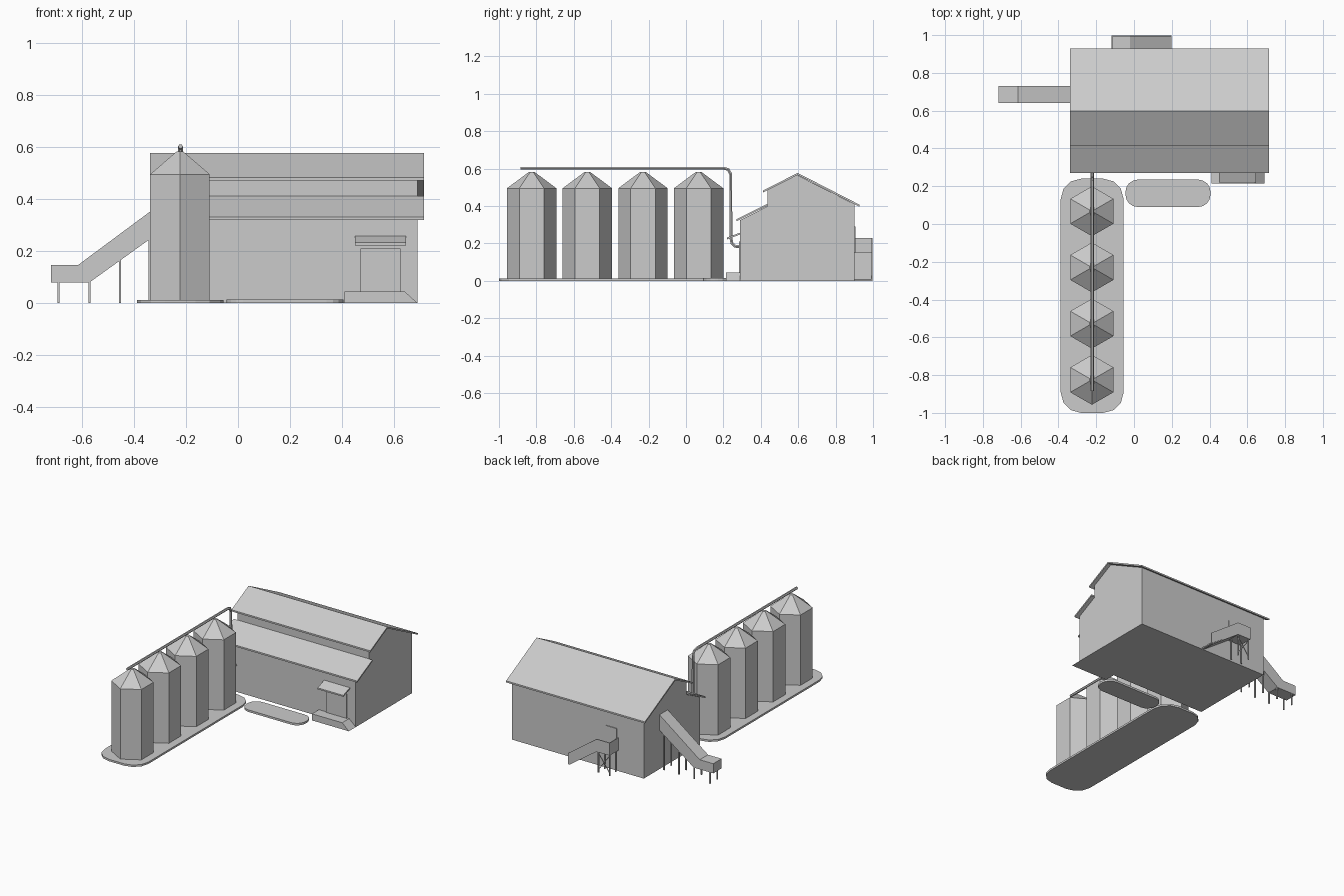
import bpy, bmesh, math
from mathutils import Vector

if "Cube" in bpy.data.objects:
    bpy.data.objects.remove(bpy.data.objects["Cube"])

grey = bpy.data.materials.new("plain_grey")
grey.use_nodes = True
grey.diffuse_color = (0.6, 0.6, 0.6, 1)
grey.node_tree.nodes["Principled BSDF"].inputs["Base Color"].default_value = (0.6, 0.6, 0.6, 1)


def finish(name, bm):
    bmesh.ops.recalc_face_normals(bm, faces=bm.faces)
    mesh = bpy.data.meshes.new(name)
    bm.to_mesh(mesh)
    bm.free()
    mesh.materials.append(grey)
    obj = bpy.data.objects.new(name, mesh)
    bpy.context.collection.objects.link(obj)
    return obj


def prism(name, profile, axis, start, end):
    """Extrude a 2D profile along an axis; the profile uses the other two axes in order."""
    bm = bmesh.new()
    verts = []
    for p in profile:
        co = list(p)
        co.insert(axis, start)
        verts.append(bm.verts.new(co))
    face = bm.faces.new(verts)
    new = bmesh.ops.extrude_face_region(bm, geom=[face])["geom"]
    shift = Vector((0, 0, 0))
    shift[axis] = end - start
    bmesh.ops.translate(bm, vec=shift, verts=[v for v in new if isinstance(v, bmesh.types.BMVert)])
    return finish(name, bm)


def box(name, x, y, z):
    return prism(name, [(x[0], y[0]), (x[1], y[0]), (x[1], y[1]), (x[0], y[1])], 2, *z)


def slab(name, a, b, thick, x0, x1):
    """Sloping sheet between two (y, z) points."""
    return prism(name, [a, b, (b[0], b[1] - thick), (a[0], a[1] - thick)], 0, x0, x1)


def rounded_pad(name, x, y, r, steps, height):
    pts = []
    corners = [(x[1] - r, y[1] - r), (x[0] + r, y[1] - r), (x[0] + r, y[0] + r), (x[1] - r, y[0] + r)]
    for i, (cx, cy) in enumerate(corners):
        for k in range(steps + 1):
            a = math.pi / 2 * (i + k / steps)
            pts.append((cx + r * math.cos(a), cy + r * math.sin(a)))
    return prism(name, pts, 2, 0, height)


def beam(name, a, b, w):
    a, b = Vector(a), Vector(b)
    bm = bmesh.new()
    bmesh.ops.create_cube(bm, size=1)
    for v in bm.verts:
        v.co = Vector((v.co.x * w, v.co.y * w, v.co.z * (b - a).length))
    obj = finish(name, bm)
    obj.location = (a + b) / 2
    obj.rotation_euler = (b - a).to_track_quat('Z', 'Y').to_euler()
    return obj


# Barn walls and stepped roof
prism("barn_walls", [(0.29, 0), (0.29, 0.325), (0.435, 0.398), (0.435, 0.485),
                     (0.595, 0.565), (0.9, 0.41), (0.9, 0)], 0, -0.31, 0.69)
roof_x = (-0.338, 0.715)
slab("lower_front_roof", (0.27, 0.33), (0.435, 0.412), 0.011, *roof_x)
slab("upper_front_roof", (0.412, 0.483), (0.597, 0.577), 0.011, *roof_x)
slab("rear_roof", (0.597, 0.577), (0.928, 0.407), 0.011, *roof_x)

# Loading dock, door and canopy
prism("loading_dock", [(0.41, 0), (0.69, 0), (0.64, 0.045), (0.41, 0.045)], 1, 0.215, 0.29)
box("dock_door", (0.47, 0.625), (0.283, 0.29), (0.045, 0.21))
slab("door_canopy", (0.22, 0.232), (0.295, 0.26), 0.01, 0.45, 0.645)

# Ground pads
rounded_pad("silo_pad", (-0.388, -0.055), (-1.0, 0.24), 0.108, 3, 0.013)
rounded_pad("yard_pad", (-0.045, 0.405), (0.09, 0.235), 0.065, 4, 0.014)

# Silos: six-sided drum with conical cap
for i in range(4):
    bm = bmesh.new()
    rings = []
    for radius, z in ((0.132, 0.01), (0.132, 0.495), (0.014, 0.583)):
        rings.append([bm.verts.new((-0.223 + radius * math.sin(k * math.pi / 3),
                                    -0.825 + 0.2975 * i + radius * math.cos(k * math.pi / 3), z))
                      for k in range(6)])
    for low, high in zip(rings, rings[1:]):
        for k in range(6):
            n = (k + 1) % 6
            bm.faces.new((low[k], low[n], high[n], high[k]))
    bm.faces.new(rings[0])
    bm.faces.new(rings[-1])
    finish(f"silo_{i + 1}", bm)

# Feed pipe with rounded bends
path = [(-0.885, 0.602), (0.2, 0.602), (0.226, 0.596), (0.239, 0.57), (0.24, 0.23),
        (0.246, 0.2), (0.262, 0.185), (0.3, 0.182)]
curve = bpy.data.curves.new("feed_pipe", 'CURVE')
curve.dimensions = '3D'
curve.bevel_depth = 0.009
curve.bevel_resolution = 1
curve.use_fill_caps = True
line = curve.splines.new('POLY')
line.points.add(len(path) - 1)
for p, (y, z) in zip(line.points, path):
    p.co = (-0.221, y, z, 1)
line.use_smooth = False
curve.materials.append(grey)
bpy.context.collection.objects.link(bpy.data.objects.new("feed_pipe", curve))

# Side conveyor on legs
prism("side_conveyor", [(-0.718, 0.08), (-0.718, 0.146), (-0.615, 0.146), (-0.305, 0.376),
                        (-0.305, 0.27), (-0.57, 0.08)], 1, 0.64, 0.73)
for x, top in ((-0.69, 0.085), (-0.57, 0.085), (-0.453, 0.167), (-0.34, 0.248)):
    for y in (0.646, 0.724):
        beam("side_conveyor_leg", (x, y, 0), (x, y, top), 0.008)

# Rear ramp: sloping floor, landing, outer parapet, end wall and door
prism("ramp_floor", [(0.198, 0), (0.198, 0.008), (-0.02, 0.152), (-0.12, 0.152),
                     (-0.12, 0.144), (-0.02, 0.144), (0.185, 0)], 1, 0.9, 0.995)
prism("ramp_parapet", [(0.198, 0), (0.198, 0.075), (-0.02, 0.23), (-0.12, 0.23),
                       (-0.12, 0.144), (-0.02, 0.144)], 1, 0.992, 0.998)
box("landing_end_wall", (-0.12, -0.115), (0.9, 0.997), (0.146, 0.23))
box("landing_door", (-0.107, -0.024), (0.9, 0.905), (0.15, 0.29))
for x in (-0.112, -0.028):
    for y in (0.92, 0.988):
        beam("landing_leg", (x, y, 0), (x, y, 0.147), 0.007)
for a, b in ((-0.112, -0.028), (-0.028, -0.112)):
    beam("landing_brace", (a, 0.988, 0.02), (b, 0.988, 0.135), 0.004)
